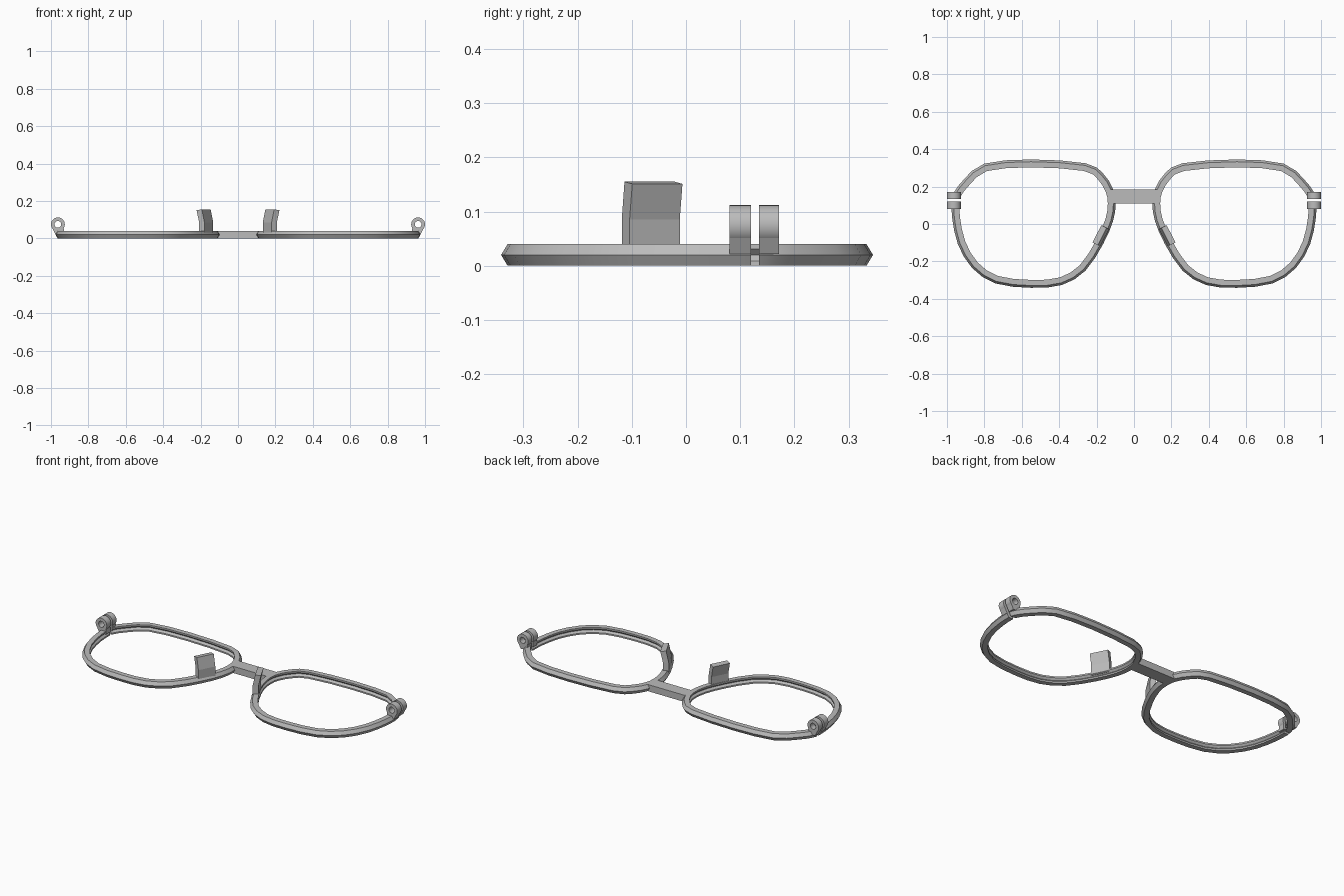
import bpy, bmesh, math
from mathutils import Vector

if "Cube" in bpy.data.objects:
    bpy.data.objects.remove(bpy.data.objects["Cube"])

grey = bpy.data.materials.new("frame grey")
grey.use_nodes = True
COLOUR = (0.5, 0.5, 0.5, 1)
grey.diffuse_color = COLOUR
grey.node_tree.nodes["Principled BSDF"].inputs["Base Color"].default_value = COLOUR


def loft(name, rings, caps=True, closed=False):
    """Skin a list of equal-length point rings into a solid."""
    bm = bmesh.new()
    vs = [[bm.verts.new(p) for p in ring] for ring in rings]
    n = len(vs[0])
    pairs = list(zip(vs, vs[1:])) + ([(vs[-1], vs[0])] if closed else [])
    for a, b in pairs:
        for i in range(n):
            j = (i + 1) % n
            bm.faces.new((a[i], a[j], b[j], b[i]))
    if caps:
        bm.faces.new(vs[0])
        bm.faces.new(vs[-1])
    bmesh.ops.recalc_face_normals(bm, faces=bm.faces)
    mesh = bpy.data.meshes.new(name)
    bm.to_mesh(mesh)
    bm.free()
    mesh.materials.append(grey)
    ob = bpy.data.objects.new(name, mesh)
    bpy.context.collection.objects.link(ob)
    return ob


def smooth(ob, degrees=25):
    bpy.ops.object.select_all(action='DESELECT')
    ob.select_set(True)
    bpy.context.view_layer.objects.active = ob
    bpy.ops.object.shade_smooth_by_angle(angle=math.radians(degrees))


def spline(pts, steps):
    """Curve through the points, open at both ends."""
    p = [Vector(q) for q in pts]
    p = [2 * p[0] - p[1]] + p + [2 * p[-1] - p[-2]]
    out = []
    for a, b, c, d in zip(p, p[1:], p[2:], p[3:]):
        for s in range(steps):
            t = s / steps
            out.append(0.5 * (2 * b + (c - a) * t + (2 * a - 5 * b + 4 * c - d) * t * t
                              + (3 * b - a - 3 * c + d) * t ** 3))
    return out + [p[-2]]


# Lens outline, split at the hinge on the outer side
OUTLINE = [(.976, .12), (.972, .03), (.942, -.107), (.866, -.235), (.74, -.318),
           (.55, -.341), (.385, -.326), (.26, -.25), (.165, -.107), (.112, .016),
           (.098, .11), (.112, .187), (.165, .27), (.26, .325), (.55, .345),
           (.80, .323), (.91, .238), (.962, .17), (.974, .135)]
# Rim section as (inward offset, height): bevelled outside, lens groove inside
SECTION = [(0, .02), (.012, .04), (.042, .04), (.042, .031),
           (.031, .02), (.042, .009), (.042, 0), (.012, 0)]


def build_rim(name, side):
    path = spline(OUTLINE, 2)
    rings = []
    for i, p in enumerate(path):
        t = (path[min(i + 1, len(path) - 1)] - path[max(i - 1, 0)]).normalized()
        if i in (0, len(path) - 1):
            t = Vector((0, -1))
        inward = Vector((t.y, -t.x))
        rings.append([(side * (p + inward * o).x, (p + inward * o).y, z) for o, z in SECTION])
    smooth(loft(name, rings))


def build_hinge(name, side, y0, y1):
    # Barrel with a through hole
    cx, cz, outer, inner, n = side * .963, .075, .037, .018, 28

    def circle(r, y):
        return [(cx + r * math.cos(k * math.tau / n), y, cz + r * math.sin(k * math.tau / n))
                for k in range(n)]
    smooth(loft(name + "_barrel", [circle(outer, y0), circle(outer, y1),
                                   circle(inner, y1), circle(inner, y0)],
                caps=False, closed=True), 30)
    # Foot joining the barrel to the rim
    foot = [(.931, .022), (.931, .053), (.992, .053), (.976, .022)]
    loft(name + "_foot", [[(side * x, y, z) for x, z in foot] for y in (y0, y1)])


def build_pad(name, side):
    # Nose pad: upright base, then leaning outwards
    along, across = Vector((.45, -.89)), Vector((.89, .45))
    rings = []
    for cx, cy, z in ((.170, -.065, .025), (.170, -.065, .085), (.184, -.06, .153)):
        ring = []
        for u, v in ((-1, -1), (1, -1), (1, 1), (-1, 1)):
            q = Vector((cx, cy)) + along * u * .052 + across * v * .016
            ring.append((side * q.x, q.y, z - .002 * v * (z > .1)))
        rings.append(ring)
    loft(name, rings)


for label, side in (("left", 1), ("right", -1)):
    build_rim(label + "_rim", side)
    build_pad(label + "_nose_pad", side)
    build_hinge(label + "_front_hinge", side, .08, .12)
    build_hinge(label + "_rear_hinge", side, .135, .172)

# Bridge between the rims
loft("bridge", [[(x, .11, 0), (x, .185, 0), (x, .185, .04), (x, .11, .04)]
                for x in (-.122, .122)])
